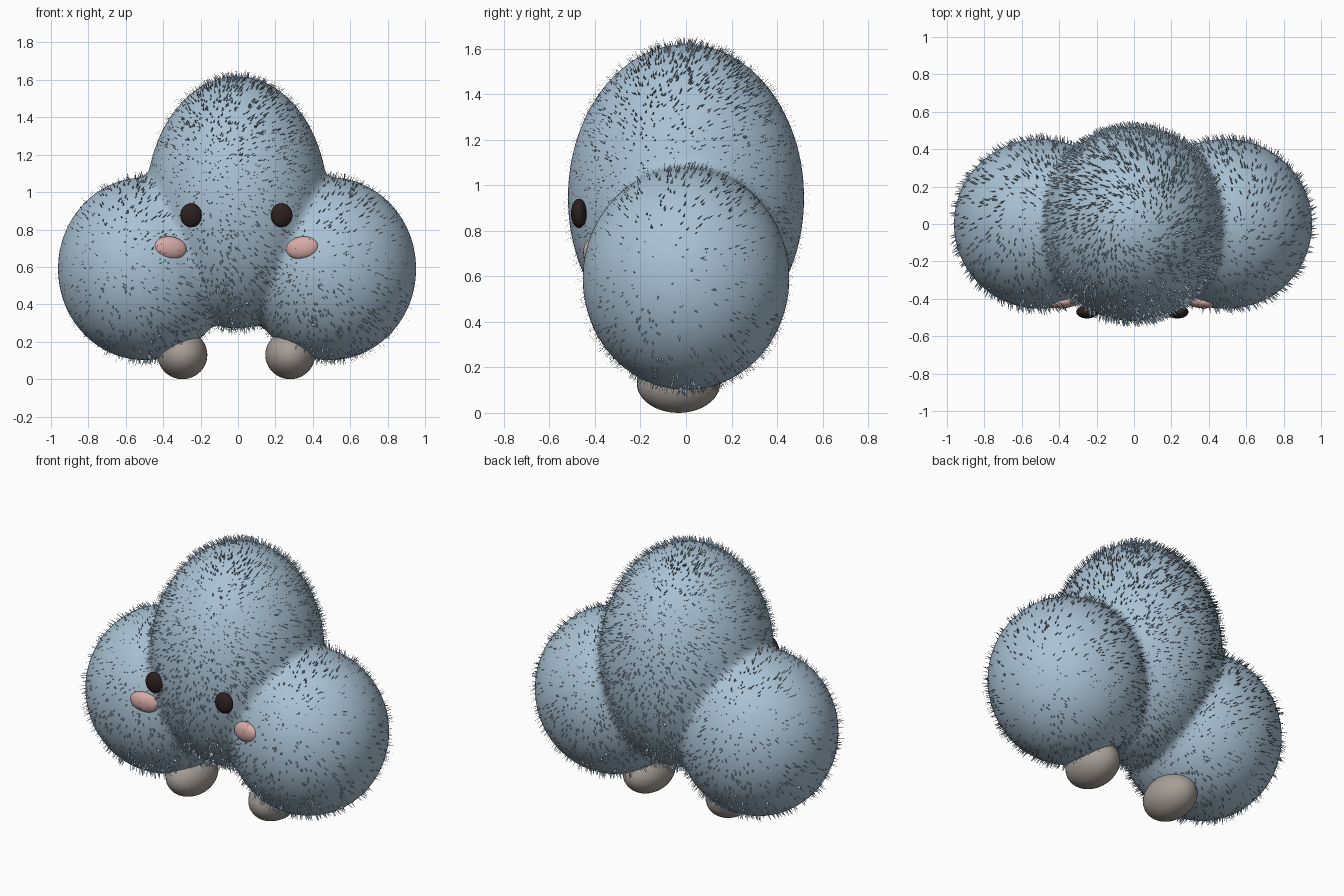
import bpy, bmesh, math, random
from mathutils import Matrix, Vector

random.seed(4)
if "Cube" in bpy.data.objects:
    bpy.data.objects.remove(bpy.data.objects["Cube"], do_unlink=True)


def material(name, rgb):
    m = bpy.data.materials.new(name)
    m.use_nodes = True
    m.diffuse_color = (*rgb, 1)
    bsdf = next(n for n in m.node_tree.nodes if n.type == "BSDF_PRINCIPLED")
    bsdf.inputs["Base Color"].default_value = (*rgb, 1)
    bsdf.inputs["Roughness"].default_value = 0.8
    return m


BLUE = material("soft_blue", (0.40, 0.54, 0.66))
STONE = material("warm_grey", (0.38, 0.345, 0.31))
BLACK = material("brown_black", (0.026, 0.014, 0.014))
PINK = material("blush_pink", (0.67, 0.41, 0.385))
MID = -0.005  # x of the symmetry plane


def add_object(name, bm, mat):
    mesh = bpy.data.meshes.new(name)
    bm.to_mesh(mesh)
    bm.free()
    mesh.materials.append(mat)
    obj = bpy.data.objects.new(name, mesh)
    bpy.context.collection.objects.link(obj)
    return obj


def add_ellipsoid(bm, centre, radii, segments):
    place = Matrix.Translation(centre) @ Matrix.Diagonal((*radii, 1))
    bmesh.ops.create_uvsphere(bm, u_segments=segments, v_segments=segments * 2 // 3,
                              radius=1, matrix=place)
    for f in bm.faces:
        f.smooth = True


def ellipsoid(name, centre, radii, mat, turn=(0, 0, 0)):
    bm = bmesh.new()
    add_ellipsoid(bm, (0, 0, 0), radii, 40)
    obj = add_object(name, bm, mat)
    obj.location = centre
    obj.rotation_euler = turn


def inside(p, shape):
    return sum(((a - c) / r) ** 2 for a, c, r in zip(p, *shape)) < 1


def fur(name, shape, others, count):
    """Flat pointed hairs, each one triangle lying across the surface normal."""
    centre, radii = shape
    bm = bmesh.new()
    for _ in range(count):
        h, turn = random.uniform(-1, 1), random.uniform(0, math.tau)
        ring = math.sqrt(1 - h * h)
        unit = Vector((ring * math.cos(turn), ring * math.sin(turn), h))
        root = Vector(c + u * r for c, u, r in zip(centre, unit, radii))
        # Hair thins out towards the outer ends of the lobes
        if any(inside(root, o) for o in others) or random.random() < abs(root.x) - 0.3:
            continue
        normal = Vector(u / r for u, r in zip(unit, radii)).normalized()
        side = Vector((-math.sin(turn), math.cos(turn), 0))
        tilt = Vector(random.gauss(0, 0.15) for _ in range(3))
        tilt += side * 0.4 - Vector((0, 0, 0.12))
        tip = root + (normal + tilt).normalized() * random.uniform(0.028, 0.045)
        base = root - normal * 0.004
        half = side * random.uniform(0.003, 0.005)
        bm.faces.new([bm.verts.new(p) for p in (base - half, base + half, tip)])
    add_object(name, bm, BLUE)


# Furry masses: tall body and a round lobe on each side
lobes = {"body": ((MID, 0, 0.945), (0.487, 0.52, 0.675))}
for side, s in (("left", 1), ("right", -1)):
    lobes[side + "_lobe"] = ((MID + s * 0.495, 0, 0.59), (0.464, 0.455, 0.49))

# One skin over the three masses, softly blended at the seams
skin = bmesh.new()
for shape in lobes.values():
    add_ellipsoid(skin, *shape, 96)
body = add_object("body", skin, BLUE)
remesh = body.modifiers.new("merge", "REMESH")
remesh.mode = "VOXEL"
remesh.voxel_size = 0.018
remesh.use_smooth_shade = True
soften = body.modifiers.new("soften", "SMOOTH")
soften.factor = 0.5
soften.iterations = 20

for name, shape in lobes.items():
    others = [o for n, o in lobes.items() if n != name]
    fur(name + "_fur", shape, others, 4800 if name == "body" else 2600)

# Paired feet, eyes and cheeks
for side, s in (("left", 1), ("right", -1)):
    x = MID - 0.004
    ellipsoid(side + "_foot", (x + s * 0.288, -0.033, 0.13), (0.133, 0.183, 0.13), STONE)
    ellipsoid(side + "_eye", (x + s * 0.242, -0.47, 0.876), (0.058, 0.035, 0.064), BLACK)
    ellipsoid(side + "_cheek", (x + s * 0.352, -0.412, 0.702), (0.088, 0.036, 0.06), PINK,
              (0, -s * 0.15, -s * 0.2))
